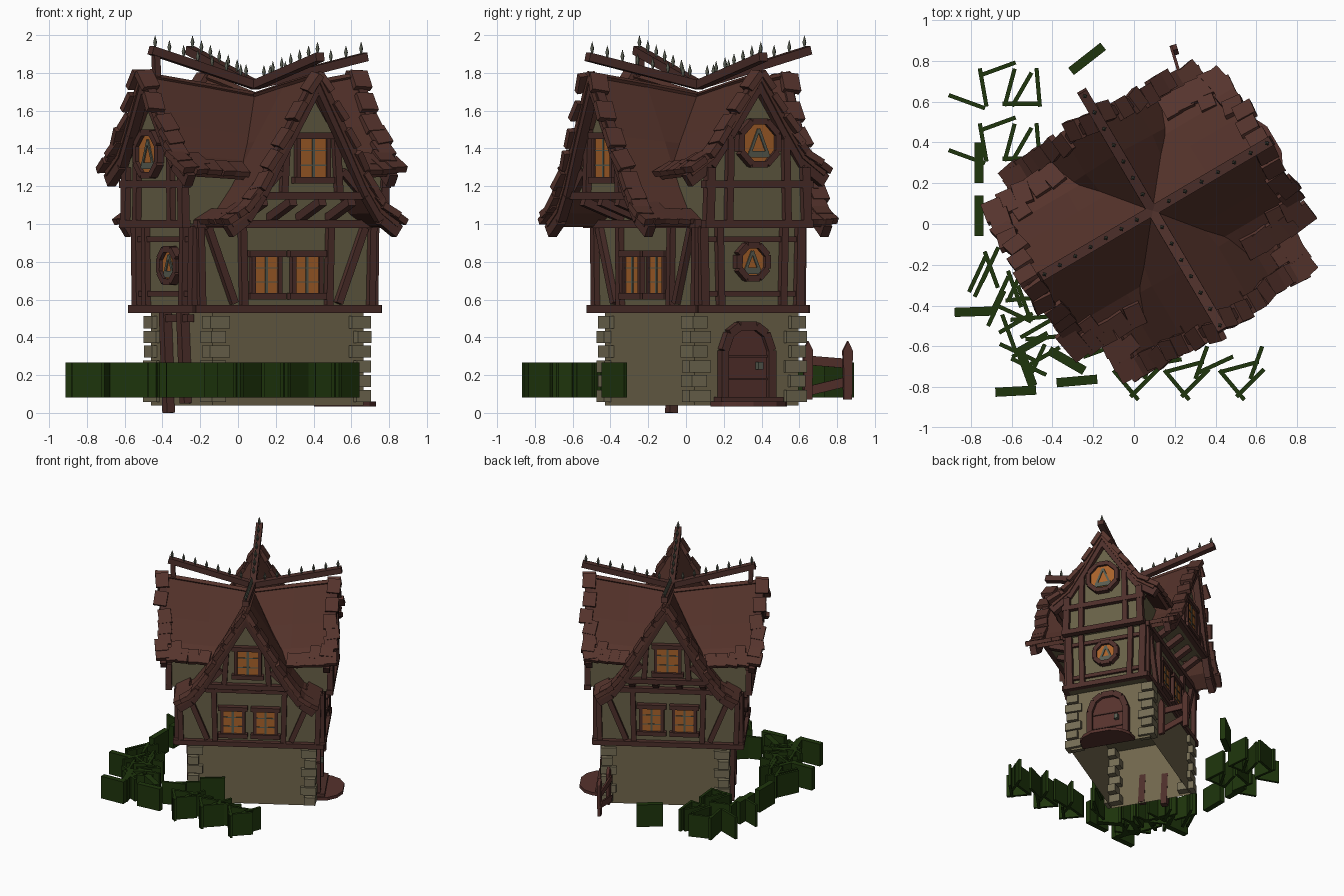
import bpy, bmesh, math, random
from mathutils import Matrix, Vector

random.seed(4)
if "Cube" in bpy.data.objects:
    bpy.data.objects.remove(bpy.data.objects["Cube"], do_unlink=True)


def linear(c):
    return tuple((v / 255 / 12.92) if v < 11 else ((v / 255 + .055) / 1.055) ** 2.4 for v in c) + (1,)


COLOURS = {
    "roof_brown": (85, 51, 43), "tile_brown": (86, 52, 45), "timber_brown": (77, 47, 42),
    "plaster": (103, 96, 70), "stone": (112, 102, 76), "corner_stone": (116, 108, 84),
    "hedge_green": (30, 53, 12), "window_orange": (168, 98, 42), "iron_grey": (88, 92, 80),
    "door_brown": (86, 50, 45)}
MATS = {}
for mat_name, rgb in COLOURS.items():
    m = bpy.data.materials.new(mat_name)
    m.use_nodes = True
    m.diffuse_color = linear(rgb)
    m.node_tree.nodes["Principled BSDF"].inputs["Base Color"].default_value = linear(rgb)
    MATS[mat_name] = m

PARTS = {}
HOUSE = Matrix.Translation((.09, .065, 0)) @ Matrix.Rotation(math.radians(30.5), 4, 'Z')
TURN = Matrix.Rotation(math.pi / 2, 4, 'X')
ID = Matrix.Identity(4)


def part(name, mat):
    return PARTS.setdefault(name, (bmesh.new(), mat))[0]


def side(k, dist=0):
    # wall frame: x along the wall, -y outward
    return HOUSE @ Matrix.Rotation(k * math.pi / 2, 4, 'Z') @ Matrix.Translation((0, -dist, 0))


def box(name, mat, T, c, size, rot=ID):
    bmesh.ops.create_cube(part(name, mat), size=1,
                          matrix=T @ Matrix.Translation(c) @ rot @ Matrix.Diagonal((*size, 1)))


def beam(name, mat, T, a, b, w=.04, d=.045):
    a, b = Vector(a), Vector(b)
    x = (b - a).normalized()
    y = Vector((0, 1, 0)) if abs(x.y) < .9 else Vector((1, 0, 0))
    z = x.cross(y).normalized()
    rot = Matrix((x, z.cross(x), z)).transposed().to_4x4()
    box(name, mat, T, (a + b) / 2, ((b - a).length, d, w), rot)


def prism(name, mat, T, pts, y0, y1):
    # outline in x, z pushed along y
    bm = part(name, mat)
    a, b = [[bm.verts.new(T @ Vector((x, y, z))) for x, z in pts] for y in (y0, y1)]
    faces = [bm.faces.new(a), bm.faces.new(b[::-1])]
    for i in range(len(pts)):
        j = (i + 1) % len(pts)
        faces.append(bm.faces.new((a[j], a[i], b[i], b[j])))
    bmesh.ops.recalc_face_normals(bm, faces=faces)


def mirror(pts):
    return pts + [(-x, z) for x, z in reversed(pts) if x > 0]


def window(T, s, z, w, h):
    box("window_glass", "window_orange", T, (s, -.012, z), (w, .016, h))
    for e in (-1, 1):
        box("window_frame", "timber_brown", T, (s + e * w / 2, -.012, z), (.025, .036, h))
        box("window_frame", "timber_brown", T, (s, -.015, z + e * h / 2), (w + .06, .05, .035))
        box("window_bars", "iron_grey", T, (s, -.021, z + e * h / 6), (w, .006, .007))
    box("window_bars", "iron_grey", T, (s, -.021, z), (.016, .006, h))


def round_window(T, s, z, r):
    bmesh.ops.create_circle(part("window_glass", "window_orange"), cap_ends=True, segments=8, radius=r,
                            matrix=T @ Matrix.Translation((s, -.022, z)) @ TURN)
    ring = [(s + r * math.cos(i * math.pi / 4 + .39), -.015, z + r * math.sin(i * math.pi / 4 + .39)) for i in range(9)]
    for a, b in zip(ring, ring[1:]):
        beam("round_frame", "timber_brown", T, a, b, .034, .055)
    for e in (-1, 1):
        beam("window_bars", "iron_grey", T, (s, -.025, z + r * .6), (s + e * r * .5, -.025, z - r * .6), .016, .008)
    beam("window_bars", "iron_grey", T, (s - r * .5, -.025, z - r * .5), (s + r * .5, -.025, z - r * .5), .035, .008)


# main wall volumes, the stone base open underneath
BASE = HOUSE @ Matrix.Translation((.02, .01, 0))
box("stone_base", "stone", BASE, (0, 0, .285), (.93, .64, .49))
base = part("stone_base", "stone")
base.normal_update()
bmesh.ops.delete(base, geom=[f for f in base.faces if f.normal.z < -.9], context='FACES_ONLY')
box("first_floor", "plaster", HOUSE, (0, 0, .77), (1.08, .62, .48))
box("upper_floor", "plaster", HOUSE, (0, 0, 1.13), (1.21, .62, .26))

# corner stones
for sx in (-1, 1):
    for sy in (-1, 1):
        for i in range(6):
            odd = i % 2
            box("corner_stones", "corner_stone", BASE, (sx * (.445 - .012 * odd), sy * (.295 + .008 * odd), .09 + i * .078),
                (.085 + .035 * odd, .13 - .04 * odd, .064),
                Matrix.Rotation(random.uniform(-.06, .06), 4, 'Z'))

# roof shapes: half outline from ridge to eave; reach of each arm
LONG = [(0, 1.81), (.19, 1.47), (.33, 1.21), (.42, 1.08), (.52, 1.01)]
SHORT = [(0, 1.81), (.18, 1.53), (.29, 1.37), (.42, 1.28)]
REACH = (.63, .61, .51, .66)


def roof_point(prof, reach, s, d):
    # s runs 0..1 from ridge to eave, d is the distance out from the middle
    f = s * (len(prof) - 1)
    i = min(int(f), len(prof) - 2)
    x, z = Vector(prof[i]).lerp(Vector(prof[i + 1]), f - i)
    rise = (z - 1) / .8
    return Vector((x, -d - .05 * rise * (d / reach) ** 2, z - .11 * rise * (1 - d / reach)))


def tile(T, prof, reach, sgn, s, d, size):
    p, q, r = [roof_point(prof, reach, t, d) for t in (s, min(s + .05, 1), s - .05)]
    slope = math.atan2(r.z - q.z, q.x - r.x)
    rot = Matrix.Rotation(sgn * (slope - .08), 4, 'Y') @ Matrix.Rotation(random.uniform(-.2, .2), 4, 'Z')
    box("roof_tiles", "tile_brown", T, (sgn * p.x, p.y, p.z + .015), size, rot)


for k, reach in enumerate(REACH):
    T = side(k)
    prof = SHORT if k % 2 else LONG
    steps = [i / (len(prof) - 1) for i in range(len(prof))]
    for sgn in (-1, 1):
        # sagging roof slope
        bm = part("roof_slopes", "roof_brown")
        rows = []
        for d, narrow in ((0, .75), (.31, 1), (reach, 1)):
            pts = [roof_point(prof, reach, s, d) for s in steps]
            rows.append([bm.verts.new(T @ Vector((sgn * p.x * (narrow if k % 2 == 0 else 1), p.y, p.z))) for p in pts])
        for a, b in zip(rows, rows[1:]):
            for i in range(len(prof) - 1):
                f = bm.faces.new((a[i], a[i + 1], b[i + 1], b[i]))
                f.normal_update()
                if f.normal.z < 0:
                    f.normal_flip()
        # chunky tiles on the rake and the eave, and a few loose ones above
        count = 7 if k % 2 else 9
        for i in range(count):
            tile(T, prof, reach, sgn, (i + .5) / count, reach - .02 + random.uniform(-.015, .015), (.11, .1, .035))
        for i in range(4):
            tile(T, prof, reach, sgn, .94, .33 + (reach - .33) * i / 4, (.12, .085, .03))
        tile(T, prof, reach, sgn, .8, reach - .12, (.12, .08, .02))
        # barge boards under the rake
        edge = [roof_point(prof, reach, s, reach - .03) - Vector((0, 0, .05)) for s in steps]
        for a, b in zip(edge, edge[1:]):
            beam("barge_boards", "timber_brown", T, (sgn * a.x, a.y, a.z), (sgn * b.x, b.y, b.z), .07, .05)

    # ridge pole with iron spikes
    top = 1.92 if k > 1 else 1.885
    a, b = Vector((0, 0, 1.735)), Vector((0, -.64 if k == 3 else -.68, top))
    beam("ridge_poles", "timber_brown", T, a, b, .045, .05)
    for i in range(1, 8):
        p = a.lerp(b, i / 7.3)
        for r1, r2, z, h in ((.004, .012, .035, .03), (.012, 0, .069, .038)):
            bmesh.ops.create_cone(part("ridge_spikes", "iron_grey"), segments=4, radius1=r1, radius2=r2, depth=h,
                                  cap_ends=True, matrix=T @ Matrix.Translation(p + Vector((0, 0, z))))
beam("ridge_post", "timber_brown", side(3), (0, -.6, 1.7), (0, -.61, 1.9), .035, .035)

# wide sides: paired windows, braces and a jettied gable
for k, out, lift, gable_z in ((0, .57, 0, 1.35), (2, .47, .02, 1.325)):
    T, G = side(k, .31), side(k, out)
    for e in (-1, 1):
        window(T, e * .125, .73 + lift, .165, .225)
        for top, bottom in (((.53, .99), (.52, .56)), ((.27, .99), (.26, .56)), ((.48, .98), (.32, .58))):
            beam("wall_timbers", "timber_brown", T, (e * top[0], -.01, top[1]), (e * bottom[0], -.01, bottom[1]))
        beam("gable_timbers", "timber_brown", G, (e * .17, -.01, 1.16), (e * .15, -.01, 1.5))
        beam("gable_timbers", "timber_brown", G, (e * .19, -.01, 1.28), (e * .3, -.01, 1.17))
    for z, w in ((.55, 1.14), (1, 1.12)):
        box("floor_bands", "timber_brown", T, (0, -.01, z), (w, .06, .04))
    prism("gable_walls", "plaster", G, mirror([(.33, 1.13), (.33, 1.16), (.18, 1.42), (0, 1.7)]), 0, .12)
    box("gable_floor", "plaster", G, (0, (out - .3) / 2, 1.16), (.6, out - .3, .06))
    box("floor_bands", "timber_brown", G, (0, -.01, 1.15), (.7, .06, .04))
    window(G, .01, gable_z, .185, .235)
    for s in (-.27, -.09, .09, .27):
        beam("jetty_brackets", "timber_brown", T, (s, 0, 1.03), (s, .33 - out, 1.12), .045, .045)

# narrow sides: round windows and framed gables
for k, low, high in ((1, (0, .8), (0, 1.43)), (3, (.06, .78), (-.05, 1.37))):
    T, G = side(k, .54), side(k, .605)
    round_window(T, *low, .094)
    round_window(G, *high, .122)
    for e in (-1, 1):
        beam("wall_timbers", "timber_brown", T, (e * .3, -.01, .99), (e * .29, -.01, .56), .05)
        beam("wall_timbers", "timber_brown", T, (e * .2, -.01, .99), (e * .19, -.01, .56))
        beam("gable_timbers", "timber_brown", G, (e * .3, -.01, 1.01), (e * .29, -.01, 1.3), .05)
        beam("gable_timbers", "timber_brown", G, (e * .18, -.01, 1.01), (e * .17, -.01, 1.45))
    for z in (.63, .92):
        box("wall_timbers", "timber_brown", T, (0, -.005, z), (.58, .03, .03))
    box("floor_bands", "timber_brown", T, (0, -.01, .55), (.68, .06, .04))
    for z in (1, 1.21):
        box("floor_bands", "timber_brown", G, (0, -.01, z), (.66, .05, .04))
    prism("gable_walls", "plaster", G, mirror([(.3, 1), (.3, 1.3), (.17, 1.48), (0, 1.72)]), 0, .12)

# arched door with frame, step and knob
D = side(1, .485)
arch = mirror([(.145, .08), (.145, .33), (.11, .42), (.05, .46)])
prism("door_leaf", "door_brown", D, arch, -.02, .02)
for (ax, az), (bx, bz) in zip(arch, arch[1:]):
    beam("door_frame", "timber_brown", D, (ax, -.015, az), (bx, -.015, bz), .045, .06)
for z in (.18, .3):
    box("door_straps", "timber_brown", D, (0, -.022, z), (.27, .012, .012))
box("door_knob", "iron_grey", D, (.07, -.035, .25), (.03, .03, .04))
box("door_sill", "timber_brown", D, (0, -.03, .07), (.38, .1, .03))
prism("door_step", "door_brown", D @ TURN,
      mirror([(.21, 0), (.2, .1), (.15, .17), (.07, .21)]), .035, .06)

# leaning props on the side away from the door
W = side(3, .445)
for s, low in ((-.11, 0), (.07, .05)):
    beam("wall_props", "timber_brown", W, (s, -.02, low), (s - .02, -.03, .53), .05, .05)
beam("wall_props", "timber_brown", W, (-.16, -.025, .5), (.13, -.025, .5), .04, .04)

# picket fence
FENCE = Matrix.Translation((.235, .75, 0)) @ Matrix.Rotation(math.radians(107), 4, 'Z')
for s in (-.11, .11):
    prism("fence_pickets", "door_brown", FENCE @ Matrix.Translation((s, 0, 0)),
          mirror([(.022, .07), (.026, .33), (0, .38)]), -.012, .012)
for z, tilt in ((.27, .01), (.14, -.03)):
    beam("fence_rails", "door_brown", FENCE, (-.13, .015, z + tilt), (.13, .015, z - tilt), .05, .015)


# hedge made of upright leaf slabs
def leaf(x, y, angle, length=.19, thick=.02):
    box("hedge_leaves", "hedge_green", Matrix.Translation((x, y, .175)), (0, 0, 0), (length, thick, .185),
        Matrix.Rotation(math.radians(angle), 4, 'Z'))


CLUMP = [(-.82, .6, -20), (-.74, .67, -80), (-.67, .76, 20), (-.61, .67, 75), (-.55, .66, 60), (-.47, .67, -85)]
for shift in (0, -.27):
    for x, y, angle in CLUMP:
        leaf(x, y + shift, angle)
    leaf(-.55, .59 + shift, 0)
for x, y, angle in ((-.76, .3, 90), (-.76, .04, 90), (-.23, .81, 38), (-.58, -.82, 3), (-.28, -.77, 5),
                    (-.33, -.67, -30), (-.78, -.43, 2), (-.53, -.7, -70)):
    leaf(x, y, angle, .2, .045)
for i in range(22):
    t = i / 21
    leaf(-.7 + .25 * t + random.uniform(-.1, .1), -.2 - .5 * t, random.choice((-70, -25, 5, 30, 65)))
for x in (.02, .27, .54):
    leaf(x - .06, -.79, -50)
    leaf(x + .03, -.78, 45)
    leaf(x - .02, -.7, 15)
    leaf(x + .06, -.68, 70, .17)
for x, y, angle in ((-.16, -.62, 20), (-.08, -.55, 40), (.03, -.38, 38), (.14, -.68, 10), (.4, -.69, 25)):
    leaf(x, y, angle)

# turn the collected parts into objects
for name, (bm, mat) in PARTS.items():
    mesh = bpy.data.meshes.new(name)
    bm.to_mesh(mesh)
    bm.free()
    mesh.materials.append(MATS[mat])
    obj = bpy.data.objects.new(name, mesh)
    bpy.context.scene.collection.objects.link(obj)
    if name == "roof_slopes":
        thick = obj.modifiers.new("thickness", 'SOLIDIFY')
        thick.thickness = .03
        thick.offset = -1
